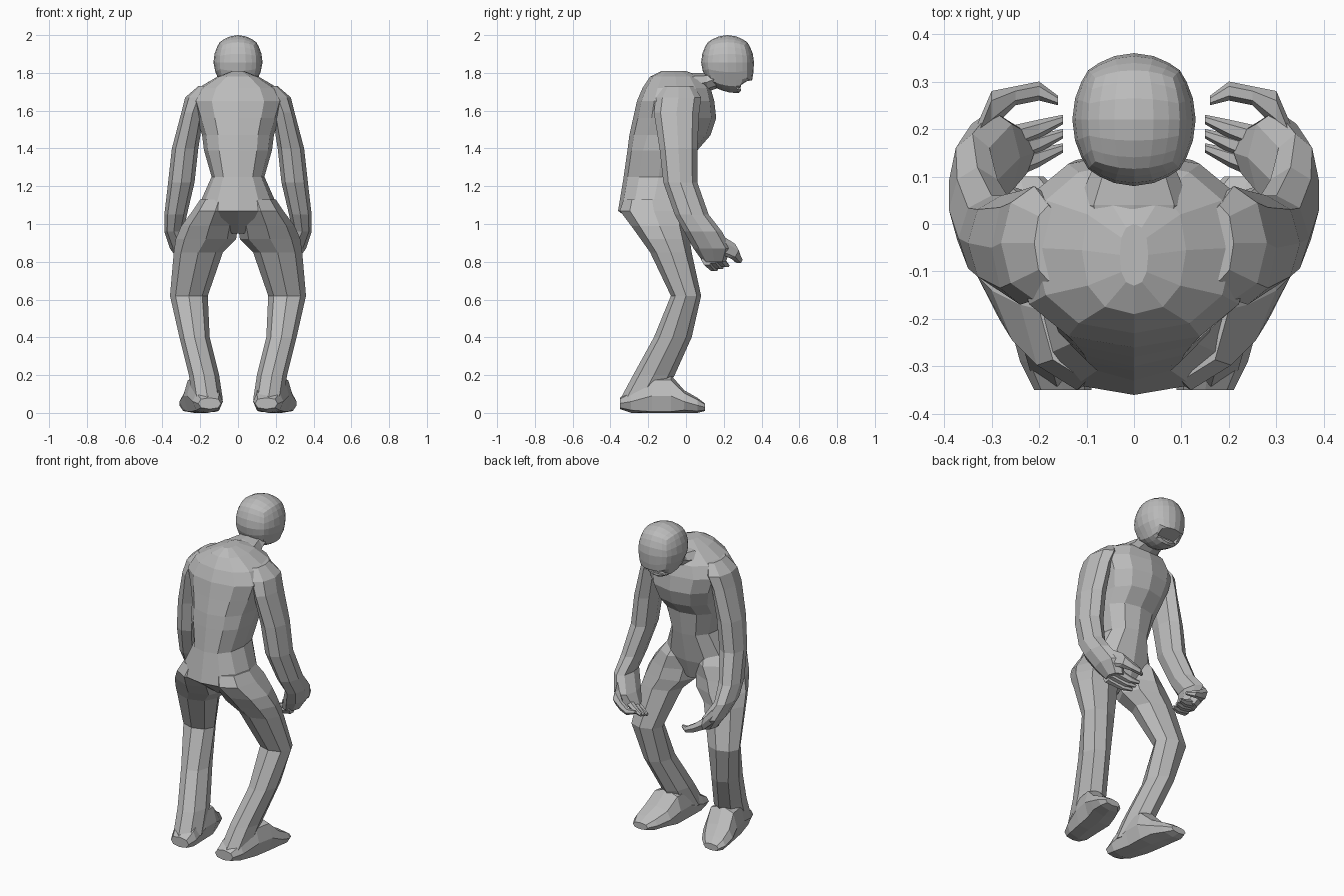
import bpy, bmesh, math
from mathutils import Vector, Matrix

if "Cube" in bpy.data.objects:
    bpy.data.objects.remove(bpy.data.objects["Cube"], do_unlink=True)

colour = (.5, .5, .5, 1)
grey = bpy.data.materials.new("plain grey")
grey.use_nodes = True
grey.diffuse_color = colour
grey.node_tree.nodes["Principled BSDF"].inputs["Base Color"].default_value = colour

X, Y, Z = Matrix.Identity(3)


def add_object(name, bm, mirror=False):
    """Turn a bmesh into a grey object, optionally repeated on the other side."""
    bmesh.ops.recalc_face_normals(bm, faces=bm.faces)
    mesh = bpy.data.meshes.new(name)
    bm.to_mesh(mesh)
    bm.free()
    mesh.materials.append(grey)
    obj = bpy.data.objects.new(name, mesh)
    bpy.context.collection.objects.link(obj)
    if mirror:
        obj.modifiers.new("both sides", 'MIRROR').use_mirror_merge = False
    return obj


def loft(name, rings, u=X, v=Y, sides=8, power=1, mirror=False):
    """Skin rounded rings (x, y, z, radius along u, radius along v)."""
    bm = bmesh.new()
    loops = []
    for x, y, z, radius_u, radius_v in rings:
        loop = []
        for i in range(sides):
            angle = math.tau * i / sides
            c, s = (math.copysign(abs(t) ** power, t) for t in (math.cos(angle), math.sin(angle)))
            point = Vector((x, y, z)) + u * c * radius_u + v * s * radius_v
            point.z = max(point.z, 0)
            loop.append(bm.verts.new(point))
        loops.append(loop)
    for lower, upper in zip(loops, loops[1:]):
        for i in range(sides):
            j = (i + 1) % sides
            bm.faces.new((lower[i], lower[j], upper[j], upper[i]))
    bm.faces.new(loops[0])
    bm.faces.new(loops[-1])
    return add_object(name, bm, mirror)


# Torso: height, back, front, half width
torso = [(.95, -.2, -.04, .05), (1.07, -.36, 0, .22), (1.25, -.33, .04, .14),
         (1.39, -.31, .06, .18), (1.47, -.3, .13, .19), (1.56, -.28, .16, .22),
         (1.65, -.26, .15, .25), (1.72, -.23, .13, .21), (1.78, -.19, .08, .11),
         (1.81, -.13, 0, .03)]
loft("torso", [(0, (back + front) / 2, z, width, (front - back) / 2)
               for z, back, front, width in torso], sides=12, power=.85)

# Neck leaning forward
loft("neck", [(0, -.06, 1.73, .09, .05), (0, .04, 1.74, .12, .06),
              (0, .11, 1.75, .09, .05), (0, .2, 1.79, .08, .06)], v=Z)

# Legs with bent knees, meeting at the crotch
loft("leg", [(.1, -.18, 1.13, .1, .15), (.12, -.17, 1.07, .12, .18),
             (.15, -.14, .99, .15, .15), (.17, -.11, .92, .16, .13),
             (.21, -.08, .85, .13, .11), (.26, 0, .62, .1, .08),
             (.23, -.07, .4, .08, .1), (.18, -.17, .2, .08, .11),
             (.16, -.24, .07, .08, .11)], mirror=True)

# Feet turned slightly outward
loft("foot", [(.15, -.35, .05, .06, .03), (.16, -.29, .06, .08, .06),
              (.18, -.18, .09, .09, .11), (.19, -.08, .09, .1, .11),
              (.21, -.01, .06, .1, .06), (.23, .06, .04, .08, .04),
              (.24, .1, .03, .05, .02)], v=Z, power=.8, mirror=True)

# Arms from shoulder to palm
loft("arm", [(.18, -.04, 1.73, .03, .08), (.21, -.04, 1.67, .07, .12),
             (.24, -.05, 1.59, .06, .12), (.28, -.04, 1.4, .07, .1),
             (.3, -.03, 1.22, .07, .09), (.33, .03, 1.05, .06, .09),
             (.34, .09, .96, .05, .1), (.3, .14, .87, .06, .1),
             (.26, .15, .8, .05, .06)], mirror=True)

# Thumb curling round the front, and three curled fingers behind it
loft("thumb", [(.33, .16, .9, .05, .05), (.3, .24, .86, .04, .04),
               (.25, .27, .83, .02, .03), (.2, .28, .81, .02, .02),
               (.16, .26, .81, .01, .01)], u=Y, v=Z, sides=6, mirror=True)
for k, label in enumerate(("first", "middle", "last")):
    back, down = k * .03, k * .01
    loft(label + "_finger",
         [(x, y - back, z - down, radius, radius) for x, y, z, radius in
          ((.29, .17, .83, .03), (.2, .2, .79, .02), (.15, .22, .78, .01))],
         u=Y, v=Z, sides=6, mirror=True)

# Head: rounded box with a squarer, set-back jaw
bm = bmesh.new()
bmesh.ops.create_cube(bm, size=2)
bmesh.ops.subdivide_edges(bm, edges=bm.edges[:], cuts=5, use_grid_fill=True)
for vert in bm.verts:
    d = vert.co.normalized()
    low = max(0, -d.z - .2)
    d = d.lerp(vert.co, .12 + low / 4)
    z = 1.855 + d.z * (.145 if d.z > 0 else .16 + d.y / 50)
    y = .22 + d.y * .14 + low / 50
    if z < 1.74:
        y = min(y, .29)
    vert.co = (d.x * .13 * (1 - low * .3), y, z)
head = add_object("head", bm)

# Open mouth cut into the face
bm = bmesh.new()
bmesh.ops.create_cube(bm, size=1, matrix=Matrix.Translation((0, .32, 1.74))
                      @ Matrix.Rotation(.2, 4, 'X') @ Matrix.Diagonal((.13, .11, .03, 1)))
cutter = add_object("mouth_cutter", bm)
cut = head.modifiers.new("mouth", 'BOOLEAN')
cut.operation = 'DIFFERENCE'
cut.object = cutter
cutter.hide_render = True
bpy.context.view_layer.update()
head.data = bpy.data.meshes.new_from_object(head.evaluated_get(bpy.context.evaluated_depsgraph_get()))
head.modifiers.clear()
bpy.data.objects.remove(cutter, do_unlink=True)
